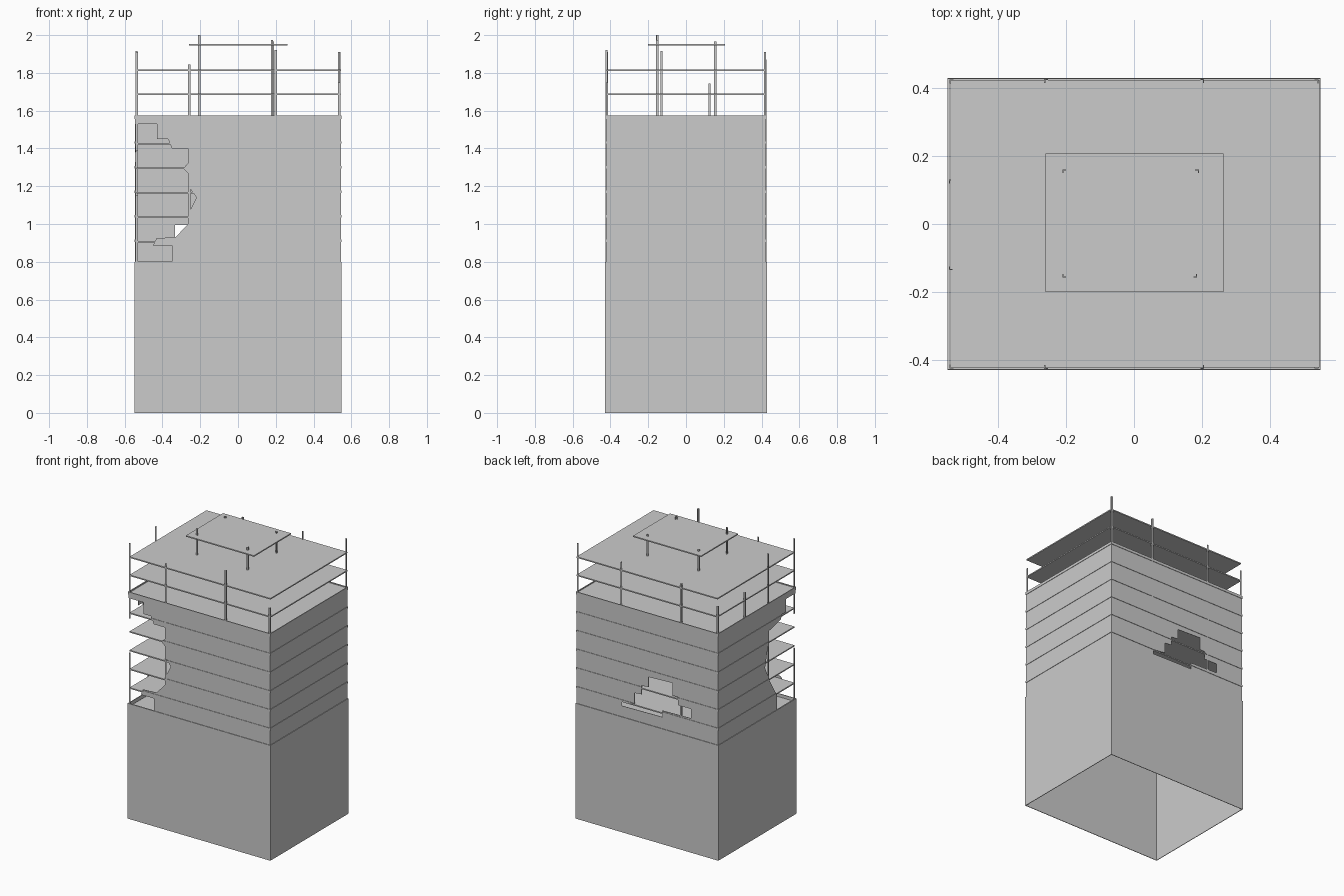
import bpy, bmesh
from mathutils import Vector

if "Cube" in bpy.data.objects:
    bpy.data.objects.remove(bpy.data.objects["Cube"])

HX, HY = 0.548, 0.428          # half footprint of the tower


def finish(name, bm):
    bmesh.ops.recalc_face_normals(bm, faces=bm.faces)
    me = bpy.data.meshes.new(name)
    bm.to_mesh(me)
    bm.free()
    ob = bpy.data.objects.new(name, me)
    bpy.context.collection.objects.link(ob)
    return ob


def box(name, x0, x1, y0, y1, z0, z1):
    bm = bmesh.new()
    bmesh.ops.create_cube(bm, size=1)
    for v in bm.verts:
        v.co = Vector(((x0 + x1) / 2 + v.co.x * (x1 - x0),
                       (y0 + y1) / 2 + v.co.y * (y1 - y0),
                       (z0 + z1) / 2 + v.co.z * (z1 - z0)))
    return finish(name, bm)


def tube(name, rings):
    """Rectangular hollow wall from a closed profile of (inset, z)."""
    bm = bmesh.new()
    loops = [[bm.verts.new((sx * (HX - d), sy * (HY - d), z))
              for sx, sy in ((-1, -1), (1, -1), (1, 1), (-1, 1))] for d, z in rings]
    for i, a in enumerate(loops):
        b = loops[(i + 1) % len(loops)]
        for k in range(4):
            m = (k + 1) % 4
            bm.faces.new((a[k], a[m], b[m], b[k]))
    return finish(name, bm)


def prism(name, pts, to3d, a, b):
    """Extrude a 2D outline between depths a and b."""
    bm = bmesh.new()
    f = bm.faces.new([bm.verts.new(to3d(u, w, a)) for u, w in pts])
    r = bmesh.ops.extrude_face_region(bm, geom=[f])
    shift = Vector(to3d(0, 0, b)) - Vector(to3d(0, 0, a))
    bmesh.ops.translate(bm, vec=shift,
                        verts=[g for g in r["geom"] if isinstance(g, bmesh.types.BMVert)])
    return finish(name, bm)


def post(name, x, y, z0, z1, w=0.011, t=0.003):
    """L-angle steel post with its heel facing outwards."""
    sx, sy = (1 if x > 0 else -1), (1 if y > 0 else -1)
    h = w / 2
    ell = [(h, h), (-h, h), (-h, h - t), (h - t, h - t), (h - t, -h), (h, -h)]
    return prism(name, [(x + sx * u, y + sy * v) for u, v in ell],
                 lambda u, v, d: (u, v, d), z0, z1)


# lower block: open-bottomed shell
tube("base_walls", [(0, 0), (0, 0.8), (0.004, 0.8), (0.004, 0)])

# upper facade: storey bands with slim lips at each floor
STOREYS = [0.905 + 0.13 * i for i in range(5)]
profile = [(0.004, 0.795)]
for z in STOREYS:
    profile += [(0.004, z), (0.001, z), (0.001, z + 0.013), (0.004, z + 0.013)]
profile += [(0.004, 1.555), (0.001, 1.555), (0.001, 1.574), (0.007, 1.574), (0.007, 0.795)]
facade = tube("facade", profile)

# blast holes: front-left corner (front and left side) and stepped gap at the back
front_hole = [(-0.7, 0.801), (-0.35, 0.801), (-0.35, 0.885), (-0.45, 0.885), (-0.43, 0.925),
              (-0.33, 0.93), (-0.265, 1.0), (-0.26, 1.06), (-0.22, 1.14), (-0.255, 1.19),
              (-0.265, 1.27), (-0.29, 1.295), (-0.265, 1.32), (-0.265, 1.4), (-0.35, 1.4),
              (-0.37, 1.45), (-0.43, 1.45), (-0.43, 1.53), (-0.7, 1.53)]
left_hole = [(-0.7, 0.801), (-0.22, 0.801), (-0.22, 0.9), (-0.14, 1.03), (-0.09, 1.14),
             (-0.115, 1.25), (-0.136, 1.38), (-0.267, 1.41), (-0.267, 1.44), (-0.32, 1.44),
             (-0.32, 1.53), (-0.7, 1.53)]
back_hole = [(0.198, 0.875), (-0.118, 0.88), (-0.118, 0.925), (-0.334, 0.93), (-0.334, 0.995),
             (-0.234, 0.995), (-0.234, 1.05), (-0.195, 1.05), (-0.195, 1.137), (-0.01, 1.13),
             (-0.01, 1.06), (0.044, 1.055), (0.044, 0.995), (0.098, 0.99), (0.098, 0.915),
             (0.198, 0.905)]
along_y = lambda u, w, d: (u, d, w)
along_x = lambda u, w, d: (d, u, w)
for cutter in (prism("front_cutter", front_hole, along_y, -0.5, -0.4),
               prism("left_cutter", left_hole, along_x, -0.6, -0.5),
               prism("back_cutter", back_hole, along_y, 0.4, 0.5)):
    bpy.context.view_layer.objects.active = facade
    mod = facade.modifiers.new("cut", "BOOLEAN")
    mod.operation, mod.solver, mod.object = "DIFFERENCE", "EXACT", cutter
    bpy.ops.object.modifier_apply(modifier=mod.name)
    bpy.data.objects.remove(cutter)

# floor plates, roof plates and raised platform
for i, z in enumerate([0.775] + STOREYS + [1.564, 1.687, 1.813]):
    box(f"floor_{i}", -0.538, 0.544, -0.421, 0.423, z - 0.004, z + 0.004)
box("roof_platform", -0.26, 0.262, -0.2, 0.207, 1.946, 1.954)

# steel posts: x, y, bottom, top
Z0 = 0.775
for i, p in enumerate([
        (-0.205, -0.152, Z0, 2.0), (0.18, -0.152, Z0, 2.0 - 0.025),
        (-0.205, 0.155, Z0, 1.965), (0.185, 0.155, Z0, 1.965),
        (-0.258, -0.42, Z0, 1.845), (0.2, -0.42, Z0, 1.92),
        (-0.258, 0.42, Z0, 1.845), (0.2, 0.42, Z0, 1.87),
        (-0.538, -0.13, Z0, 1.915), (-0.538, 0.125, Z0, 1.745),
        (-0.536, -0.418, Z0, 1.15), (-0.536, -0.418, 1.39, 1.91),
        (0.536, -0.418, Z0, 1.75), (0.536, 0.418, Z0, 1.91), (-0.536, 0.418, Z0, 1.76)]):
    post(f"post_{i}", *p)
